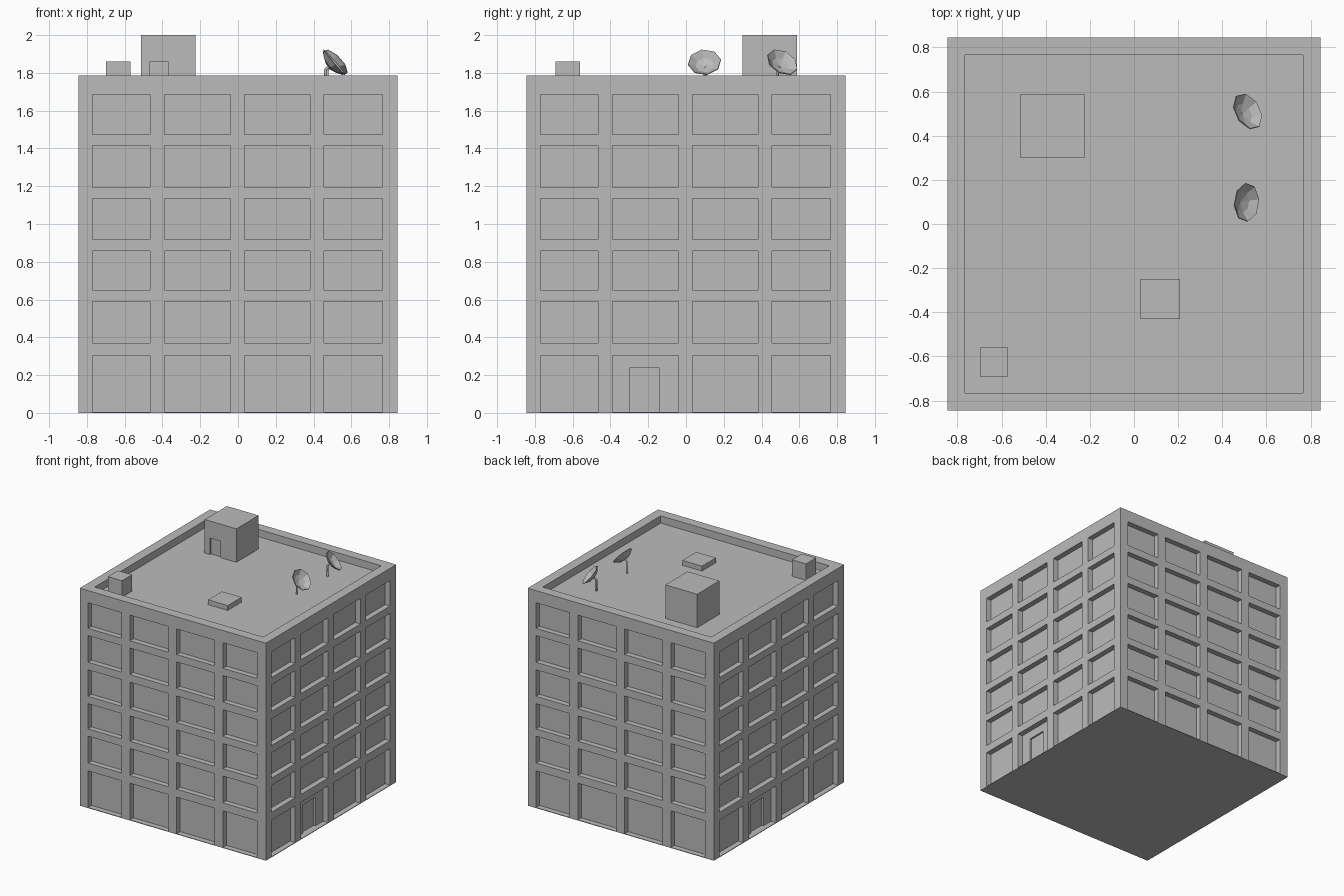
import bpy, bmesh
from math import cos, sin, tau, radians
from mathutils import Matrix, Vector

cube = bpy.data.objects.get("Cube")
if cube:
    bpy.data.objects.remove(cube, do_unlink=True)

GREY = (0.5, 0.5, 0.5, 1)
concrete = bpy.data.materials.new("concrete_grey")
concrete.use_nodes = True
concrete.diffuse_color = GREY
concrete.node_tree.nodes["Principled BSDF"].inputs["Base Color"].default_value = GREY

HALF, TOP, ROOF = 0.845, 1.785, 1.725
RECESS = 0.045


def finish(name, bm):
    bmesh.ops.recalc_face_normals(bm, faces=bm.faces)
    mesh = bpy.data.meshes.new(name)
    bm.to_mesh(mesh)
    bm.free()
    mesh.materials.append(concrete)
    obj = bpy.data.objects.new(name, mesh)
    bpy.context.collection.objects.link(obj)
    return obj


def add_box(bm, lo, hi, turn=0):
    lo, hi = Vector(lo), Vector(hi)
    matrix = (Matrix.Rotation(turn, 4, "Z") @ Matrix.Translation((lo + hi) / 2)
              @ Matrix.Diagonal((*(hi - lo), 1)))
    bmesh.ops.create_cube(bm, size=1, matrix=matrix)


def box(name, lo, hi):
    bm = bmesh.new()
    add_box(bm, lo, hi)
    return finish(name, bm)


def cut(target, boxes):
    """Subtract a list of (low corner, high corner, turn) boxes."""
    bm = bmesh.new()
    for lo, hi, turn in boxes:
        add_box(bm, lo, hi, turn)
    cutter = finish("cutter", bm)
    cutter.hide_render = True
    mod = target.modifiers.new("cut", "BOOLEAN")
    mod.operation, mod.solver, mod.object = "DIFFERENCE", "EXACT", cutter
    bpy.context.view_layer.objects.active = target
    bpy.ops.object.modifier_apply(modifier=mod.name)
    bpy.data.objects.remove(cutter, do_unlink=True)


# Block with sunken roof and a grid of recessed bays on all four sides
building = box("building", (-HALF, -HALF, 0), (HALF, HALF, TOP))
columns = [(-0.77, -0.465), (-0.39, -0.04), (0.035, 0.38), (0.455, 0.765)]
rows = [(0.005, 0.305), (0.37, 0.59), (0.65, 0.857),
        (0.917, 1.135), (1.197, 1.415), (1.475, 1.685)]
bays = [((-0.765, -0.765, ROOF), (0.765, 0.765, 2), 0)]
for side in range(4):
    for x0, x1 in columns:
        for z0, z1 in rows:
            bays.append(((x0, -HALF - 0.1, z0), (x1, -HALF + RECESS, z1), side * tau / 4))
cut(building, bays)

# Entrance doors set into a ground floor bay on two opposite sides
cut(building, [((-0.30, -HALF - 0.1, 0.005), (-0.14, -HALF + RECESS + 0.015, 0.238), turn)
               for turn in (tau / 4, -tau / 4)])

# Rooftop boxes
stair_house = box("stair_house", (-0.513, 0.30, ROOF), (-0.225, 0.588, 2))
cut(stair_house, [((-0.465, 0.2, ROOF - 0.1), (-0.37, 0.315, 1.86), 0)])
box("vent_box", (-0.698, -0.69, ROOF), (-0.57, -0.56, 1.86))
box("roof_hatch", (0.03, -0.43, ROOF), (0.208, -0.25, 1.765))


def dish(name, x, y, yaw):
    """Eight sided faceted bowl tilted upward, on a bent post."""
    bm = bmesh.new()
    rings = []
    for radius, depth in ((0.088, 0), (0.05, -0.027)):
        rings.append([bm.verts.new((radius * cos((i + 0.25) * tau / 8),
                                    radius * sin((i + 0.25) * tau / 8), depth))
                      for i in range(8)])
    hub = bm.verts.new((0, 0, -0.038))
    for i in range(8):
        j = (i + 1) % 8
        bm.faces.new((rings[0][i], rings[0][j], rings[1][j], rings[1][i]))
        bm.faces.new((rings[1][i], rings[1][j], hub))
    bowl = finish(name + "_bowl", bm)
    place = Matrix.Translation((x, y, 0)) @ Matrix.Rotation(yaw, 4, "Z")
    bowl.matrix_world = (place @ Matrix.Translation((0, 0, 1.857))
                         @ Matrix.Rotation(radians(50), 4, "Y"))
    shell = bowl.modifiers.new("thickness", "SOLIDIFY")
    shell.thickness = 0.004
    shell.offset = 0

    # Post and short arm to the back of the bowl
    curve = bpy.data.curves.new(name + "_post", "CURVE")
    curve.dimensions = "3D"
    curve.bevel_depth = 0.008
    curve.bevel_resolution = 0
    curve.use_fill_caps = True
    path = [(-0.048, ROOF), (-0.048, 1.815), (-0.026, 1.836)]
    spline = curve.splines.new("POLY")
    spline.points.add(len(path) - 1)
    for point, (px, pz) in zip(spline.points, path):
        point.co = (px, 0, pz, 1)
    curve.materials.append(concrete)
    post = bpy.data.objects.new(name + "_post", curve)
    post.matrix_world = place
    bpy.context.collection.objects.link(post)


dish("front_dish", 0.51, 0.098, radians(-4))
dish("back_dish", 0.515, 0.51, radians(30))
